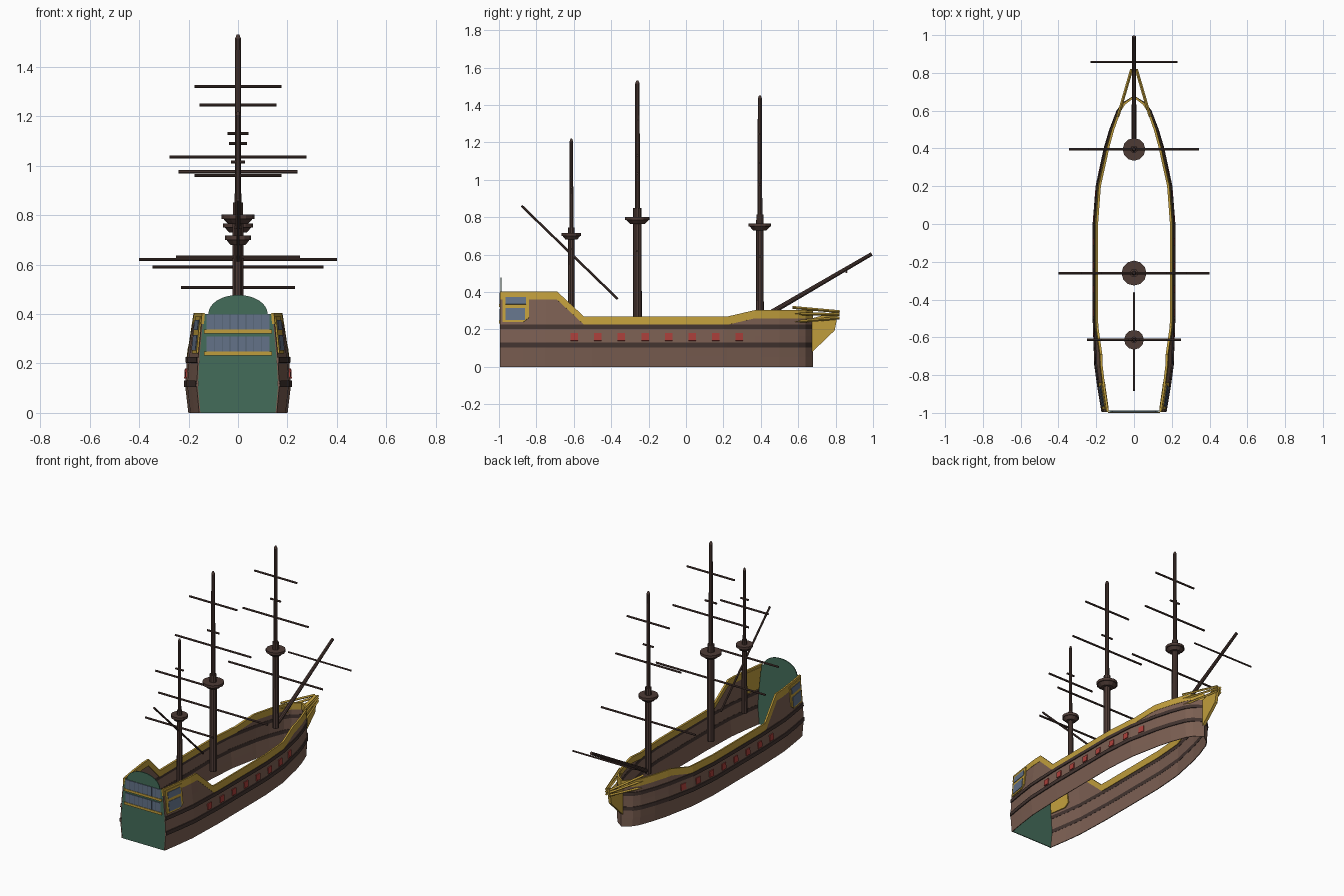
import bpy, bmesh, math
from mathutils import Vector

old = bpy.data.objects.get("Cube")
if old:
    bpy.data.objects.remove(old, do_unlink=True)


def material(name, r, g, b):
    m = bpy.data.materials.new(name)
    m.use_nodes = True
    m.diffuse_color = (r, g, b, 1)
    m.node_tree.nodes["Principled BSDF"].inputs["Base Color"].default_value = (r, g, b, 1)
    return m


HULL = material("hull_brown", .2, .115, .085)
WALE = material("dark_timber", .055, .034, .029)
SPAR = material("spar_brown", .075, .043, .036)
GOLD = material("gold_trim", .53, .34, .045)
GREEN = material("stern_green", .056, .15, .1)
RED = material("port_red", .4, .05, .042)
GLASS = material("window_blue", .125, .17, .25)
FRAME = material("window_frame", .08, .11, .15)


def finish(name, bm, mat):
    mesh = bpy.data.meshes.new(name)
    bm.to_mesh(mesh)
    bm.free()
    mesh.materials.append(mat)
    ob = bpy.data.objects.new(name, mesh)
    bpy.context.collection.objects.link(ob)
    return ob


def lerp(points, t):
    for (a, va), (b, vb) in zip(points, points[1:]):
        if t <= b:
            return va + (vb - va) * max(0, t - a) / (b - a)
    return points[-1][1]


# Hull form: plan half-width, tumblehome and rail heights
STERN, BOW = -.995, .68
PLAN = [(-1, .168), (-.87, .19), (-.75, .207), (-.5, .216), (0, .216), (.2, .2),
        (.4, .157), (.5, .127), (.6, .088), (.64, .06), (BOW, 0)]
SIDE = [(0, .93), (.11, .99), (.22, .955), (.4, .85)]
SHEER = [(-1, .36), (-.69, .36), (-.545, .225), (.22, .225), (.37, .26), (BOW, .26)]


def sheer(y):
    return lerp(SHEER, y)


def rail_top(y):
    return sheer(y) + .044


def half(y, z):
    return lerp(PLAN, y) * lerp(SIDE, z)


def ribbon(name, y0, y1, rows, off, thick, mat):
    """Strip following both hull sides; rows are heights or functions of y."""
    knots = {p[0] for p in PLAN + SHEER if y0 < p[0] < y1}
    ys = sorted(knots | {y0, y1})
    bm = bmesh.new()
    grid = []
    for y in ys:
        zs = [r(y) if callable(r) else r for r in rows]
        grid.append([bm.verts.new((half(y, z) + (off if y < BOW else 0), y, z)) for z in zs])
    for a, b in zip(grid, grid[1:]):
        for i in range(len(rows) - 1):
            bm.faces.new((a[i], b[i], b[i + 1], a[i + 1]))
    ob = finish(name, bm, mat)
    mirror = ob.modifiers.new("mirror", 'MIRROR')
    mirror.merge_threshold = .0005
    solid = ob.modifiers.new("thickness", 'SOLIDIFY')
    solid.thickness = thick
    solid.offset = -1
    return ob


def rod(name, a, b, r1, r2=None, sides=10, mat=SPAR):
    a, b = Vector(a), Vector(b)
    bm = bmesh.new()
    bmesh.ops.create_cone(bm, cap_ends=True, segments=sides, radius1=r1,
                          radius2=r1 if r2 is None else r2, depth=(b - a).length)
    ob = finish(name, bm, mat)
    ob.rotation_euler = (b - a).to_track_quat('Z', 'Y').to_euler()
    ob.location = (a + b) / 2
    return ob


def prism(name, outline, depth, mat):
    """Extrude a flat 3D outline along the depth vector."""
    bm = bmesh.new()
    face = bm.faces.new([bm.verts.new(p) for p in outline])
    ext = bmesh.ops.extrude_face_region(bm, geom=[face])
    bmesh.ops.translate(bm, vec=depth, verts=[v for v in ext["geom"] if isinstance(v, bmesh.types.BMVert)])
    bmesh.ops.recalc_face_normals(bm, faces=bm.faces)
    return finish(name, bm, mat)


def stern_plate(name, x0, x1, z0, z1, y, mat):
    return prism(name, [(x0, y, z0), (x1, y, z0), (x1, y, z1), (x0, y, z1)], (0, .005, 0), mat)


# Hull shell, wales and gold rail
ribbon("hull", STERN, BOW, [0, .055, .11, .165, .22, lambda y: .22 + (sheer(y) - .22) / 2, sheer],
       0, .005, HULL)
ribbon("lower_wale", STERN, BOW, [.105, .13], .006, .012, WALE)
ribbon("upper_wale", STERN, BOW, [.203, .226], .006, .012, WALE)
ribbon("rail", STERN, BOW, [sheer, rail_top], .002, .012, GOLD)

# Gun ports
for i in range(8):
    y = -.597 + i * .126
    ribbon(f"gun_port_{i + 1}", y - .02, y + .02, [.14, .18], .006, .01, RED)

# Quarter galleries with two panes
ribbon("quarter_gallery", -.982, -.84, [lambda y: .24 + max(0, y + .87) * .8, .31, .39], .007, .02, GOLD)
ribbon("gallery_upper_pane", -.965, -.855, [.335, .375], .01, .006, GLASS)
ribbon("gallery_lower_pane", -.965, -.86, [.252, .316], .01, .006, GLASS)

# Stern panel with rounded crown
right = [(half(-1, z), -.993, z) for z in (0, .11, .22, .4)]
crown = [(.12 * math.cos(math.pi * k / 16), -.993, .4 + .077 * math.sin(math.pi * k / 16)) for k in range(17)]
left = [(-x, y, z) for x, y, z in reversed(right)]
prism("stern_panel", right + crown + left, (0, .006, 0), GREEN)
for level, z in (("lower", .248), ("upper", .337)):
    stern_plate(f"{level}_stern_windows", -.128, .128, z, z + .061, -.997, GLASS)
    stern_plate(f"{level}_stern_moulding", -.137, .137, z - .016, z, -1, GOLD)
    for k in range(1, 8):
        x = -.128 + k * .032
        stern_plate(f"{level}_mullion_{k}", x - .0015, x + .0015, z, z + .061, -.998, FRAME)

# Beakhead: central knee and side rails
prism("beak_knee", [(-.01, .675, .08), (-.01, .795, .195), (-.01, .815, .3), (-.01, .675, .26)],
      (.02, 0, 0), GOLD)
for side, s in (("left", 1), ("right", -1)):
    for level, z0, z1 in (("upper", .318, .295), ("middle", .285, .28), ("lower", .24, .262)):
        rod(f"{side}_{level}_beak_rail", (s * .085, .57, z0), (s * .012, .82, z1), .008, sides=4, mat=GOLD)

# Masts: name, y, foot, lower head, truck, lower and upper radius,
# platform height and radius, then yards as (height, half length)
MASTS = [
    ("mizzen", -.613, .26, .745, 1.22, .018, .011, .68, .052, [(.63, .25), (.96, .175), (1.015, .028)]),
    ("main", -.26, .21, .85, 1.53, .024, .014, .765, .066, [(.62, .4), (1.035, .278), (1.13, .043), (1.32, .175)]),
    ("fore", .395, .245, .815, 1.45, .021, .013, .73, .06, [(.59, .345), (.975, .24), (1.09, .037), (1.245, .155)]),
]
for name, y, foot, head, truck, r1, r2, top, tr, yards in MASTS:
    rod(name + "_lower_mast", (0, y, foot), (0, y, head), r1, r1 * .92)
    rod(name + "_upper_mast", (0, y, head - .02), (0, y, truck - .015), r2, r2 * .85)
    rod(name + "_mast_tip", (0, y, truck - .015), (0, y, truck), r2 * .85, r2 * .4)
    rod(name + "_top_base", (0, y, top), (0, y, top + .02), tr * .6, tr * .9, 12)
    rod(name + "_top_rim", (0, y, top + .02), (0, y, top + .037), tr, tr, 12)
    for k, (z, h) in enumerate(yards):
        rod(f"{name}_yard_{k + 1}", (-h, y, z), (h, y, z), .0065, sides=8)

# Lateen yard, bowsprit and its yard
rod("lateen_yard", (0, -.88, .862), (0, -.365, .363), .0065, sides=8)
rod("bowsprit", (0, .42, .27), (0, .993, .604), .014, .01)
rod("bowsprit_yard", (-.23, .858, .507), (.23, .858, .507), .0055, sides=8)
